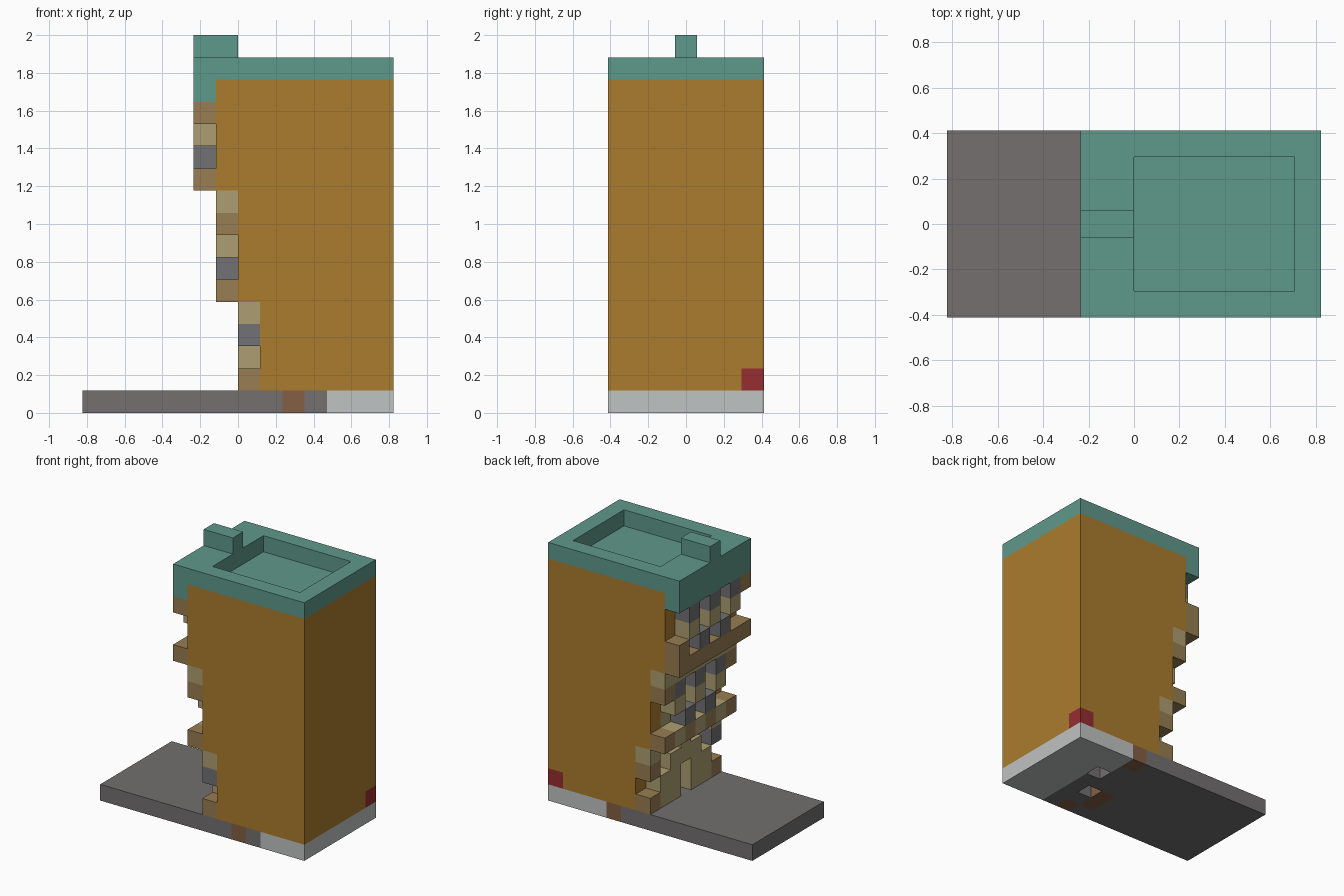
import bpy, bmesh
from mathutils import Vector

cube = bpy.data.objects.get("Cube")
if cube:
    bpy.data.objects.remove(cube)

UNIT = 2 / 17                     # edge of one block
SIZE = (14, 7, 17)                # blocks along x, y, z


def srgb(r, g, b):
    return [((c / 255 + 0.055) / 1.055) ** 2.4 for c in (r, g, b)] + [1]


def material(name, rgb):
    m = bpy.data.materials.new(name)
    m.use_nodes = True
    m.diffuse_color = srgb(*rgb)
    bsdf = m.node_tree.nodes["Principled BSDF"]
    bsdf.inputs["Base Color"].default_value = srgb(*rgb)
    bsdf.inputs["Roughness"].default_value = 0.9
    return m


MATS = {
    "O": material("ochre wall", (170, 124, 45)),
    "T": material("teal roof", (95, 152, 138)),
    "P": material("paving grey", (115, 112, 111)),
    "W": material("pale floor", (191, 195, 193)),
    "S": material("sand stone", (174, 158, 113)),
    "B": material("brown stone", (152, 125, 82)),
    "G": material("slate grey", (114, 114, 117)),
    "R": material("red marker", (150, 45, 48)),
    "D": material("brick brown", (133, 95, 68)),
}
blocks = {}                       # cell -> (part, material key)


def fill(part, xs, ys, zs, key):
    for x in range(*xs):
        for y in range(*ys):
            for z in range(*zs):
                blocks[x, y, z] = (part, key)


def carve(x, y, z):
    blocks.pop((x, y, z), None)


def build(part):
    """Skin one part, leaving out faces that touch other blocks."""
    bm = bmesh.new()
    keys = list(MATS)
    for cell, (owner, key) in blocks.items():
        if owner != part:
            continue
        for axis in range(3):
            for side in (0, 1):
                near = list(cell)
                near[axis] += 2 * side - 1
                if tuple(near) in blocks:
                    continue
                corners = []
                for a, b in ((0, 0), (1, 0), (1, 1), (0, 1)):
                    p = Vector(cell)
                    p[axis] += side
                    p[(axis + 1) % 3] += a
                    p[(axis + 2) % 3] += b
                    p -= Vector((SIZE[0] / 2, SIZE[1] / 2, 0))
                    corners.append(bm.verts.new(p * UNIT))
                face = bm.faces.new(corners if side else corners[::-1])
                face.material_index = keys.index(key)
    bmesh.ops.remove_doubles(bm, verts=bm.verts, dist=UNIT / 100)
    bmesh.ops.dissolve_limit(bm, angle_limit=0.01, verts=bm.verts,
                             edges=bm.edges, delimit={"MATERIAL"})
    mesh = bpy.data.meshes.new(part)
    bm.to_mesh(mesh)
    bm.free()
    for m in MATS.values():
        mesh.materials.append(m)
    bpy.context.collection.objects.link(bpy.data.objects.new(part, mesh))


# Pavement, pale floor, brick marks and two small pits underneath
fill("base", (0, 11), (0, 7), (0, 1), "P")
fill("base", (11, 14), (0, 7), (0, 1), "W")
fill("base", (10, 11), (4, 7), (0, 1), "W")
fill("base", (8, 9), (1, 3), (0, 1), "D")
for y in (0, 6):
    fill("base", (9, 10), (y, y + 1), (0, 1), "D")
carve(10, 4, 0)
carve(9, 2, 0)

# Stepped walls: each storey group overhangs by one block
STOREYS = ((8, 1, 5), (7, 5, 10), (6, 10, 15))
for x, low, high in STOREYS:
    fill("walls", (x, 14), (0, 7), (low, high), "O")
    fill("walls", (x, x + 1), (1, 6), (low, high), "S")
fill("walls", (13, 14), (6, 7), (1, 2), "R")

# Street facade: rows from bottom to top, each listed along y
FACADES = (
    (7, 1, ("BSS.SSB", ".SS.SS.", "G.SSS.B", "S..S..S")),
    (6, 5, ("BSBSBSB", "..G.G..", ".S.S.S.", "BG.G.GB", "SSSSSSS")),
    (5, 10, ("BBBBBBB", "..G.G.B", ".S.S.S.", "BG.G.G.")),
)
for x, low, rows in FACADES:
    for i, row in enumerate(rows):
        for y, key in enumerate(row):
            if key != ".":
                fill("facade", (x, x + 1), (y, y + 1), (low + i, low + i + 1), key)

# Roof with raised rim, sunken deck, cornice and chimney
fill("roof", (5, 6), (0, 7), (14, 15), "T")
fill("roof", (7, 13), (1, 6), (14, 15), "T")
fill("roof", (5, 14), (0, 7), (15, 16), "T")
for x in range(7, 13):
    for y in range(1, 6):
        carve(x, y, 15)
fill("chimney", (5, 7), (3, 4), (16, 17), "T")

for part in ("base", "walls", "facade", "roof", "chimney"):
    build(part)
